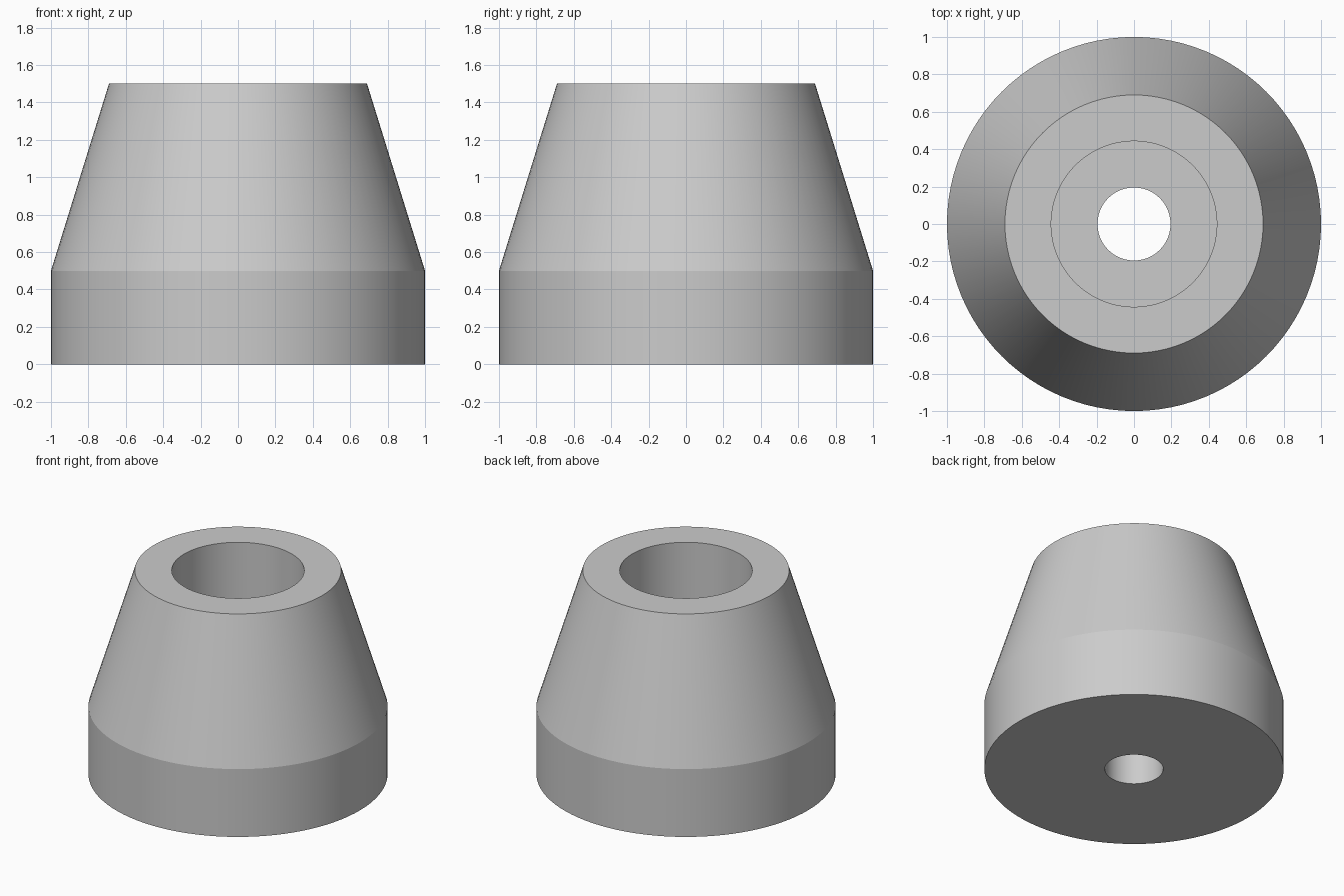
import bpy
import bmesh
import math

cube = bpy.data.objects.get("Cube")
if cube:
    bpy.data.objects.remove(cube, do_unlink=True)

SEGMENTS = 96

# Single plain grey material
grey = bpy.data.materials.new("light_grey")
grey.use_nodes = True
colour = (0.6, 0.6, 0.6, 1)
grey.diffuse_color = colour
grey.node_tree.nodes["Principled BSDF"].inputs["Base Color"].default_value = colour


def lathe(name, profile, material):
    """Revolve a closed (radius, height) profile around z."""
    bm = bmesh.new()
    verts = [bm.verts.new((r, 0, z)) for r, z in profile]
    edges = [bm.edges.new((a, b)) for a, b in zip(verts, verts[1:] + verts[:1])]
    bmesh.ops.spin(bm, geom=verts + edges, cent=(0, 0, 0), axis=(0, 0, 1),
                   angle=math.tau, steps=SEGMENTS, use_duplicate=False)
    bmesh.ops.remove_doubles(bm, verts=bm.verts, dist=0.0001)
    bmesh.ops.recalc_face_normals(bm, faces=bm.faces)
    mesh = bpy.data.meshes.new(name)
    bm.to_mesh(mesh)
    bm.free()
    mesh.materials.append(material)
    obj = bpy.data.objects.new(name, mesh)
    bpy.context.collection.objects.link(obj)
    bpy.ops.object.select_all(action="DESELECT")
    obj.select_set(True)
    bpy.context.view_layer.objects.active = obj
    bpy.ops.object.shade_smooth_by_angle(angle=math.radians(12))
    return obj


# Foot: straight base, tapered body, wide recess stepping down to a screw hole
BASE_R, TOP_R, RECESS_R, HOLE_R = 1.0, 0.69, 0.443, 0.195
BASE_H, RECESS_FLOOR, HEIGHT = 0.5, 0.5, 1.5
lathe("tapered_foot", [
    (HOLE_R, 0), (BASE_R, 0), (BASE_R, BASE_H), (TOP_R, HEIGHT),
    (RECESS_R, HEIGHT), (RECESS_R, RECESS_FLOOR), (HOLE_R, RECESS_FLOOR),
], grey)
